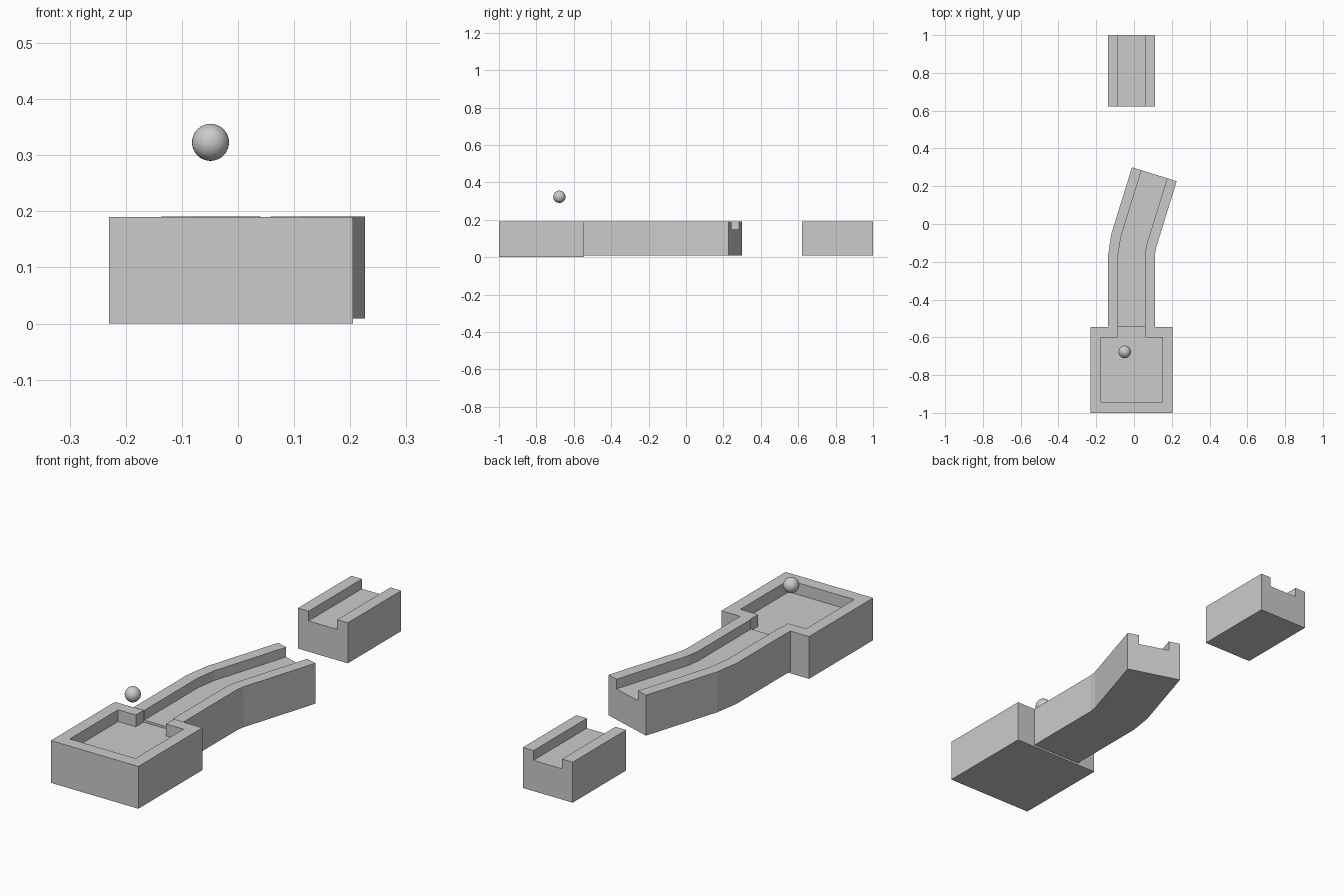
import bpy, bmesh
from math import sin, cos, radians
from mathutils import Vector

if "Cube" in bpy.data.objects:
    bpy.data.objects.remove(bpy.data.objects["Cube"])

CX = -0.013          # shared centre line of basin and channels


def new_object(name, bm):
    bmesh.ops.recalc_face_normals(bm, faces=bm.faces)
    mesh = bpy.data.meshes.new(name)
    bm.to_mesh(mesh)
    bm.free()
    ob = bpy.data.objects.new(name, mesh)
    bpy.context.collection.objects.link(ob)
    return ob


def prism(name, outline, z0, z1):
    bm = bmesh.new()
    face = bm.faces.new([bm.verts.new((x, y, z0)) for x, y in outline])
    ext = bmesh.ops.extrude_face_region(bm, geom=[face])
    verts = [g for g in ext["geom"] if isinstance(g, bmesh.types.BMVert)]
    bmesh.ops.translate(bm, vec=(0, 0, z1 - z0), verts=verts)
    return new_object(name, bm)


def sweep(name, profile, stations):
    """Sweep a closed (across, z) profile through (x, y, heading) stations."""
    bm = bmesh.new()
    rings = []
    for x, y, a in stations:
        rings.append([bm.verts.new((x + u * cos(a), y - u * sin(a), z))
                      for u, z in profile])
    n = len(profile)
    for r, s in zip(rings, rings[1:]):
        for i in range(n):
            j = (i + 1) % n
            bm.faces.new((r[i], r[j], s[j], s[i]))
    bm.faces.new(rings[0])
    bm.faces.new(rings[-1][::-1])
    return new_object(name, bm)


# Basin: block with a pocket that opens through the back wall
x0, x1, y0, y1 = -0.23, 0.205, -1.0, -0.545
basin = prism("basin", [(x0, y0), (x1, y0), (x1, y1), (x0, y1)], 0, 0.19)
half = [(0.163, -0.943), (0.163, -0.6), (0.075, -0.6), (0.075, -0.5)]
pocket_outline = ([(CX + u, y) for u, y in half]
                  + [(CX - u, y) for u, y in reversed(half)])
pocket = prism("pocket_cutter", pocket_outline, 0.137, 0.3)
pocket.hide_render = True
mod = basin.modifiers.new("pocket", 'BOOLEAN')
mod.operation = 'DIFFERENCE'
mod.solver = 'EXACT'
mod.object = pocket
bpy.context.view_layer.objects.active = basin
bpy.ops.object.modifier_apply(modifier=mod.name)
bpy.data.objects.remove(pocket)

# Channel cross-section
W, G, BOT, FLOOR, TOP = 0.124, 0.071, 0.009, 0.147, 0.191
channel = [(-W, BOT), (W, BOT), (W, TOP), (G, TOP),
           (G, FLOOR), (-G, FLOOR), (-G, TOP), (-W, TOP)]

# Curved channel: straight run, one-facet bend, angled run
turn, radius, bend_y = radians(17.2), 0.25, -0.164
bend = Vector((CX + radius * (1 - cos(turn)), bend_y + radius * sin(turn)))
end = bend + 0.37 * Vector((sin(turn), cos(turn)))
sweep("curved_channel", channel, [(CX, y1, 0), (CX, bend_y, 0),
                                  (*bend, turn), (*end, turn)])

# Separate straight channel at the back
sweep("end_channel", channel, [(CX, 0.621, 0), (CX, 1.0, 0)])

# Ball floating over the basin
bpy.ops.mesh.primitive_uv_sphere_add(segments=32, ring_count=16, radius=0.033,
                                     location=(-0.049, -0.677, 0.323))
bpy.context.object.name = "ball"
bpy.ops.object.shade_smooth()
